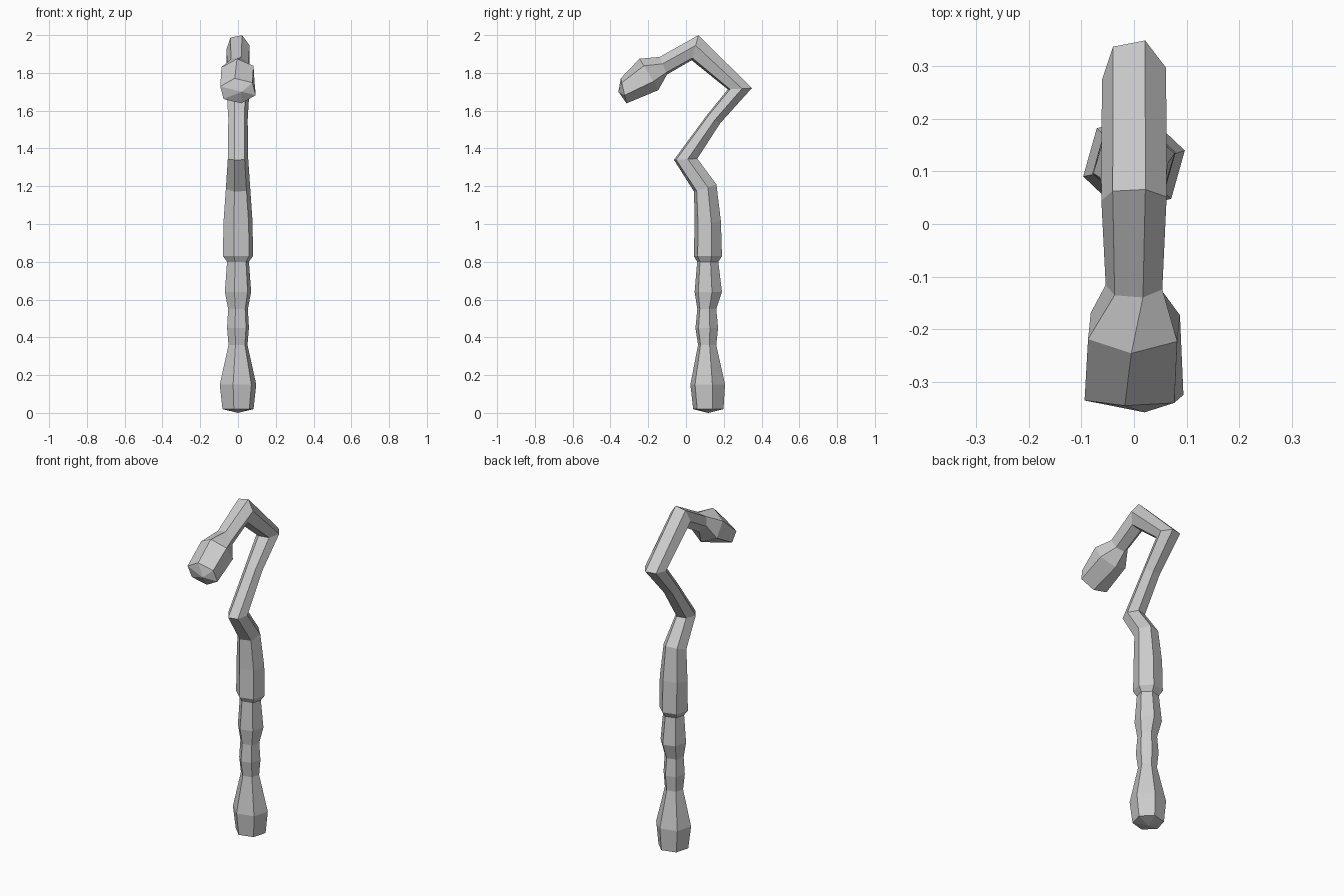
import bpy, bmesh
from math import sin, cos, radians

SIDES = 6
# Rings along the staff: y, z, tilt (deg), half width in x, half depth, twist (deg)
RINGS = [
    (0.118, 0.02, 0, 0.085, 0.083, 15),
    (0.115, 0.15, 0, 0.100, 0.095, 15),
    (0.112, 0.36, 0, 0.052, 0.050, 15),
    (0.110, 0.45, 0, 0.060, 0.062, 15),
    (0.110, 0.55, 0, 0.054, 0.052, 15),
    (0.118, 0.64, 0, 0.072, 0.075, 15),
    (0.115, 0.80, 0, 0.060, 0.058, 15),
    (0.116, 0.83, 0, 0.082, 0.077, 15),
    (0.115, 1.005, 8, 0.080, 0.073, 15),
    (0.102, 1.19, 18, 0.066, 0.065, 13),
    (-0.002, 1.343, 3, 0.055, 0.066, 10),
    (0.146, 1.555, -30, 0.052, 0.044, 10),
    (0.285, 1.716, 3, 0.062, 0.068, 10),
    (0.048, 1.933, 75, 0.063, 0.073, 10),
    (-0.120, 1.838, 113, 0.055, 0.053, 12),
    (-0.196, 1.792, 121, 0.098, 0.097, 33),
    (-0.330, 1.705, 103, 0.100, 0.069, 40),
]

bm = bmesh.new()


def ring(y, z, tilt, rx, ry, twist):
    t = radians(tilt)
    verts = []
    for i in range(SIDES):
        a = radians(twist + i * 360 / SIDES)
        d = ry * sin(a)
        verts.append(bm.verts.new((rx * cos(a), y + d * cos(t), z + d * sin(t))))
    return verts


def cap(loop, tip):
    v = bm.verts.new(tip)
    for i in range(SIDES):
        bm.faces.new((loop[i], loop[(i + 1) % SIDES], v))


# Skin the rings and close both ends
loops = [ring(*r) for r in RINGS]
for a, b in zip(loops, loops[1:]):
    for i in range(SIDES):
        j = (i + 1) % SIDES
        bm.faces.new((a[i], a[j], b[j], b[i]))
cap(loops[0], (0, 0.118, 0.0))
cap(loops[-1], (0.02, -0.358, 1.70))
bmesh.ops.recalc_face_normals(bm, faces=bm.faces)

mesh = bpy.data.meshes.new("crooked_staff")
bm.to_mesh(mesh)
bm.free()
staff = bpy.data.objects.new("crooked_staff", mesh)
bpy.context.collection.objects.link(staff)
